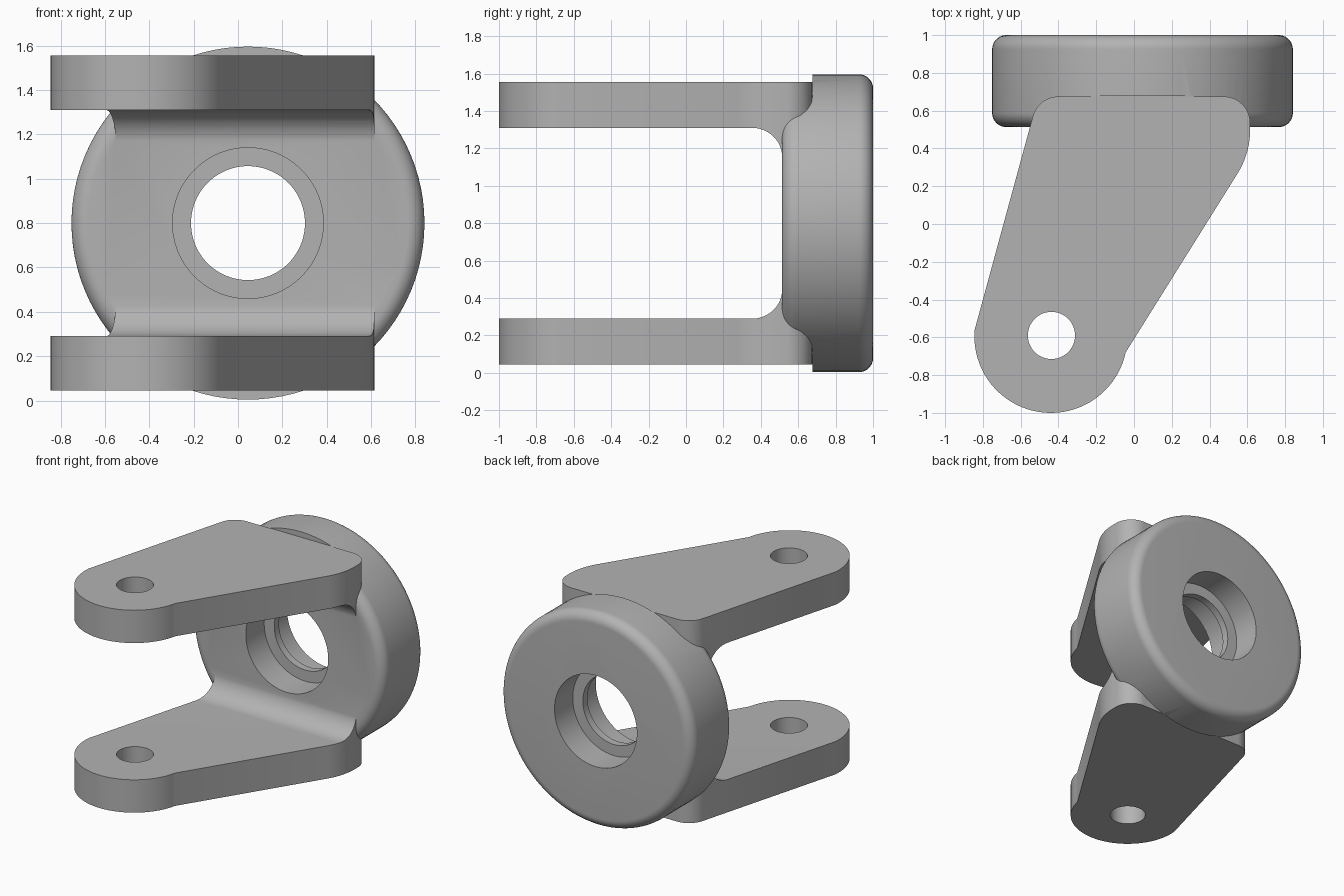
import bpy, bmesh
from math import sin, cos, pi, radians, atan2
from mathutils import Matrix, Vector

if "Cube" in bpy.data.objects:
    bpy.data.objects.remove(bpy.data.objects["Cube"])

grey = bpy.data.materials.new("plain grey")
grey.use_nodes = True
COLOUR = (0.45, 0.45, 0.45, 1)
grey.diffuse_color = COLOUR
grey.node_tree.nodes["Principled BSDF"].inputs["Base Color"].default_value = COLOUR

MID_Z, HUB_X = 0.8, 0.045
BOTTOM, TOP = 0.045, 1.555


def finish(name, bm):
    bmesh.ops.recalc_face_normals(bm, faces=bm.faces)
    mesh = bpy.data.meshes.new(name)
    bm.to_mesh(mesh)
    bm.free()
    mesh.materials.append(grey)
    obj = bpy.data.objects.new(name, mesh)
    bpy.context.collection.objects.link(obj)
    return obj


def arc(cx, cy, r, start, end, n=12):
    """Points on an arc, angles in degrees."""
    steps = [radians(start + (end - start) * i / n) for i in range(n + 1)]
    return [(cx + r * cos(a), cy + r * sin(a)) for a in steps]


def prism(name, points, place, offset):
    """Extrude a flat outline; place maps each 2D point into space."""
    bm = bmesh.new()
    face = bm.faces.new([bm.verts.new(place(*p)) for p in points])
    new = bmesh.ops.extrude_face_region(bm, geom=[face])["geom"]
    bmesh.ops.translate(bm, vec=offset, verts=[v for v in new if isinstance(v, bmesh.types.BMVert)])
    return finish(name, bm)


def lathe(name, profile, segments=96):
    """Spin (radius, y) points around the hub axis."""
    bm = bmesh.new()
    rings = []
    for r, y in profile:
        rings.append([bm.verts.new((HUB_X + r * cos(2 * pi * i / segments), y,
                                    MID_Z + r * sin(2 * pi * i / segments)))
                      for i in range(segments)])
    for a, b in zip(rings, rings[1:]):
        for i in range(segments):
            j = (i + 1) % segments
            bm.faces.new((a[i], a[j], b[j], b[i]))
    bm.faces.new(rings[0])
    bm.faces.new(rings[-1])
    return finish(name, bm)


def box(name, low, high):
    bm = bmesh.new()
    low, high = Vector(low), Vector(high)
    bmesh.ops.create_cube(bm, size=1, matrix=Matrix.Translation((low + high) / 2)
                          @ Matrix.Diagonal((*(high - low), 1)))
    return finish(name, bm)


def combine(target, tool, operation):
    bpy.ops.object.select_all(action="DESELECT")
    bpy.context.view_layer.objects.active = target
    target.select_set(True)
    mod = target.modifiers.new("cut", "BOOLEAN")
    mod.operation, mod.solver, mod.object = operation, "EXACT", tool
    bpy.ops.object.modifier_apply(modifier=mod.name)
    bpy.data.objects.remove(tool)


# Fork arms: one tapered outline, with a rounded slot cut through the middle
outline = (arc(-0.44, -0.595, 0.405, 175, 348, 40)
           + arc(0.175, 0.5, 0.44, -31, 3, 10)
           + arc(0.475, 0.535, 0.14, 5, 90)
           + arc(-0.4, 0.535, 0.14, 90, 165))
fork = prism("fork_bracket", outline, lambda x, y: (x, y, BOTTOM - 0.02),
             (0, 0, TOP - BOTTOM + 0.04))
slot = ([(-2, 0.29)] + arc(0.355, 0.45, 0.16, -90, 0)
        + arc(0.355, 1.15, 0.16, 0, 90) + [(-2, 1.31)])
combine(fork, prism("slot_cutter", slot, lambda y, z: (-2, y, z), (4, 0, 0)), "DIFFERENCE")

# Round hub with softened rims
R, F = 0.796, 0.075
rim = arc(R - F, 0.513 + F, F, -90, 0, 10) + arc(R - F, 1 - F, F, 0, 90, 10)
combine(fork, lathe("hub", rim), "UNION")

# Trim flush with the outer arm faces in front of the hub crown
combine(fork, box("top_cutter", (-2, -2, TOP), (2, 0.677, 2)), "DIFFERENCE")
combine(fork, box("bottom_cutter", (-2, -2, -1), (2, 0.677, BOTTOM)), "DIFFERENCE")

# Hub bore, stepped on both sides around a thin inner lip
bore = [(0.34, 0.4), (0.34, 0.73), (0.257, 0.73), (0.257, 0.785), (0.34, 0.785), (0.34, 1.1)]
combine(fork, lathe("bore_cutter", bore), "DIFFERENCE")

# Pin hole through both arms
pin = arc(-0.437, -0.59, 0.125, 0, 352.5, 47)
combine(fork, prism("pin_cutter", pin, lambda x, y: (x, y, -1), (0, 0, 4)), "DIFFERENCE")

bpy.context.view_layer.objects.active = fork
fork.select_set(True)
bpy.ops.object.shade_smooth_by_angle(angle=radians(25))
